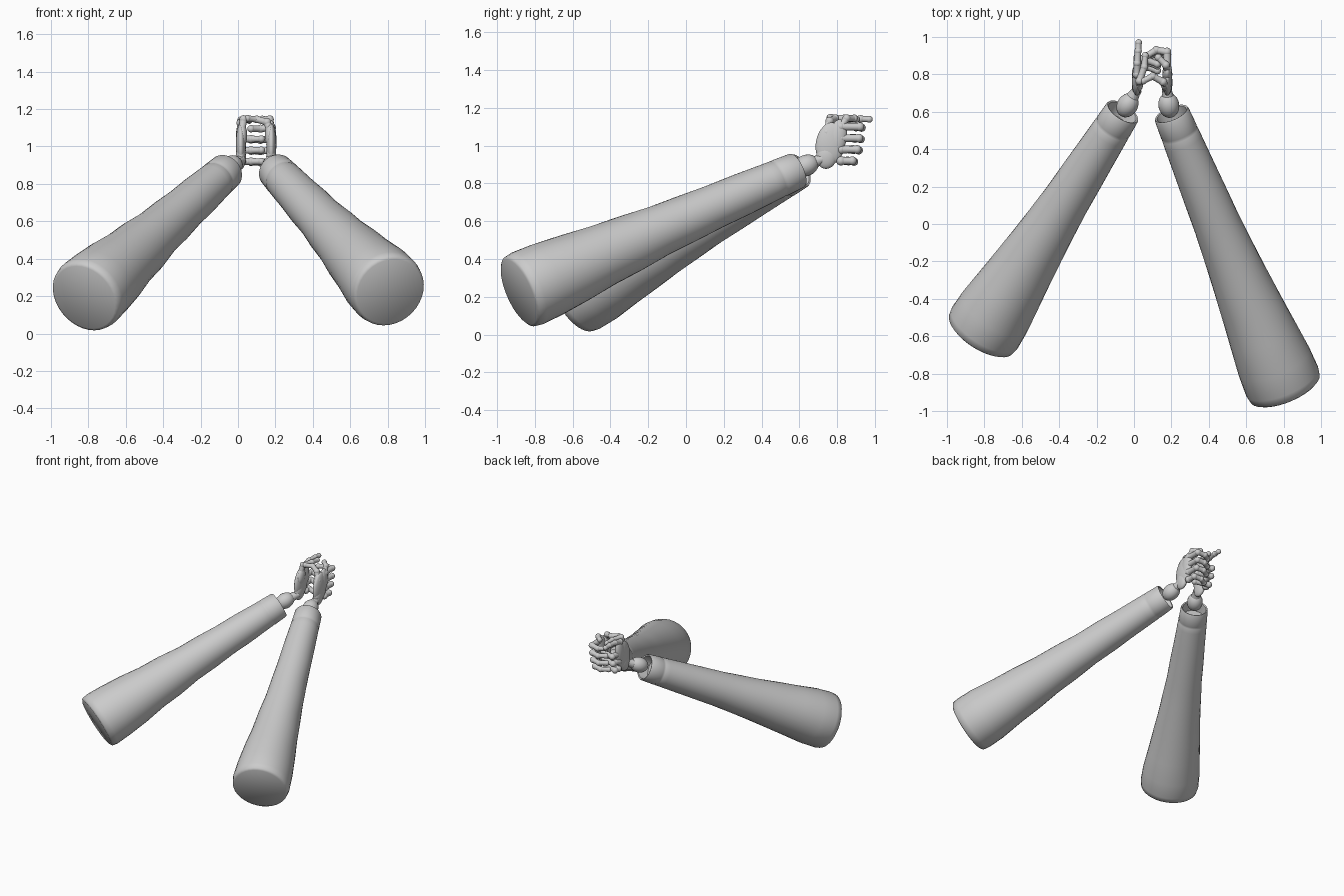
import bpy, bmesh, math
from mathutils import Vector, Matrix

if "Cube" in bpy.data.objects:
    bpy.data.objects.remove(bpy.data.objects["Cube"])


def finish(bm, name):
    bmesh.ops.recalc_face_normals(bm, faces=bm.faces)
    me = bpy.data.meshes.new(name)
    bm.to_mesh(me)
    bm.free()
    ob = bpy.data.objects.new(name, me)
    bpy.context.collection.objects.link(ob)
    bpy.ops.object.select_all(action='DESELECT')
    ob.select_set(True)
    bpy.context.view_layer.objects.active = ob
    bpy.ops.object.shade_smooth_by_angle(angle=math.radians(50))
    return ob


def lathe(bm, a, b, profile, n=32, wobble=0.0):
    """Revolve (t, radius) pairs around the line a-b; t = 0..1 along it."""
    a, b = Vector(a), Vector(b)
    d = b - a
    rot = d.to_track_quat('Z', 'Y')
    rings = []
    for t, r in profile:
        ring = []
        for i in range(n):
            w = 2 * math.pi * i / n
            rr = r * (1 + wobble * math.sin(t * 31 + 2 * w) * math.sin(math.pi * min(1, max(0, t))))
            ring.append(bm.verts.new(a + d * t + rot @ Vector((rr * math.cos(w), rr * math.sin(w), 0))))
        rings.append(ring)
    for p, q in zip(rings, rings[1:]):
        for i in range(n):
            bm.faces.new((p[i], p[(i + 1) % n], q[(i + 1) % n], q[i]))
    bm.faces.new(rings[0])
    bm.faces.new(rings[-1])


def blob(bm, c, size, direction=(0, 0, 1)):
    """Ellipsoid whose local z follows direction."""
    m = Matrix.Translation(c) @ Vector(direction).to_track_quat('Z', 'Y').to_matrix().to_4x4()
    bmesh.ops.create_uvsphere(bm, u_segments=20, v_segments=14, radius=1,
                              matrix=m @ Matrix.Diagonal((*size, 1)))


def finger(name, pts, r=0.021):
    """Jointed digit: ball at every joint, waisted bone between."""
    bm = bmesh.new()
    for i, p in enumerate(pts):
        k = r * (1 - 0.07 * i)
        blob(bm, p, (k, k, k))
        if i:
            lathe(bm, pts[i - 1], p, [(0, k), (0.3, k * .9), (0.6, k * .85), (1, k * .9)], 14)
    finish(bm, name)


# Sleeves: tapered, slightly rumpled, with a hollow cuff
SLEEVE = [(0, .185), (.006, .2), (.03, .207), (.1, .203), (.2, .186), (.3, .168), (.4, .153),
          (.5, .138), (.6, .127), (.7, .119), (.8, .112), (.9, .104), (.925, .102), (.93, .099),
          (.935, .102), (.995, .097), (1, .093), (.998, .084), (.95, .08)]


def sleeve(name, a, b):
    bm = bmesh.new()
    lathe(bm, a, b, SLEEVE, 36, 0.02)
    finish(bm, name)


sleeve("left_sleeve", (-.82, -.59, .193), (-.06, .60, .87))
sleeve("right_sleeve", (.81, -.885, .225), (.20, .59, .87))

# Wrists: ball in the cuff and a narrow neck into the palm
for side, ball, neck, d in (("left", (-.035, .635, .895), (.018, .72, .93), (.5, .8, .4)),
                            ("right", (.186, .635, .895), (.176, .72, .93), (-.15, .9, .4))):
    bm = bmesh.new()
    blob(bm, ball, (.056, .056, .07), d)
    lathe(bm, ball, neck, [(0, .045), (.5, .034), (.8, .027), (1, .027)], 20)
    finish(bm, side + "_wrist")

# Palms: thin upright plates with a thumb mound
for side, x, s in (("left", .015, 1), ("right", .178, -1)):
    bm = bmesh.new()
    for y, z, sy, sz in ((.765, 1.01, .078, .115), (.745, .945, .055, .068),
                         (.80, 1.04, .05, .10)):
        m = Matrix.Translation((x, y, z)) @ Matrix.Rotation(-.18, 4, 'X')
        bmesh.ops.create_uvsphere(bm, u_segments=24, v_segments=16, radius=1,
                                  matrix=m @ Matrix.Diagonal((.027, sy, sz, 1)))
    blob(bm, (x + s * .008, .75, 1.06), (.026, .04, .065), (0, .3, 1))
    finish(bm, side + "_palm")

# Fingers curled around the front, stacked from index down to little finger
for i, (z, y) in enumerate(((1.10, .93), (1.04, .925), (.98, .915), (.92, .89))):
    finger("right_finger_%d" % (i + 1),
           [(.178, .82, z), (.176, y - .01, z), (.12, y, z - .005), (.07, y - .03, z - .005)], .025)
    if i:
        finger("left_finger_%d" % (i + 1),
               [(.017, .82, z), (.02, y - .035, z), (.07, y - .05, z), (.125, y - .07, z)], .025)

# Pointing index finger
finger("left_index", [(.015, .80, 1.125), (.017, .86, 1.14), (.022, .925, 1.142), (.025, .97, 1.14)], .023)

# Thumbs meeting over the top
finger("left_thumb", [(.018, .745, 1.07), (.03, .765, 1.145), (.055, .84, 1.145), (.06, .90, 1.14)], .024)
finger("right_thumb", [(.176, .745, 1.07), (.155, .76, 1.13), (.10, .79, 1.145), (.05, .765, 1.15)], .024)
finger("right_index_tip", [(.178, .82, 1.10), (.17, .85, 1.145), (.13, .89, 1.145)], .023)
